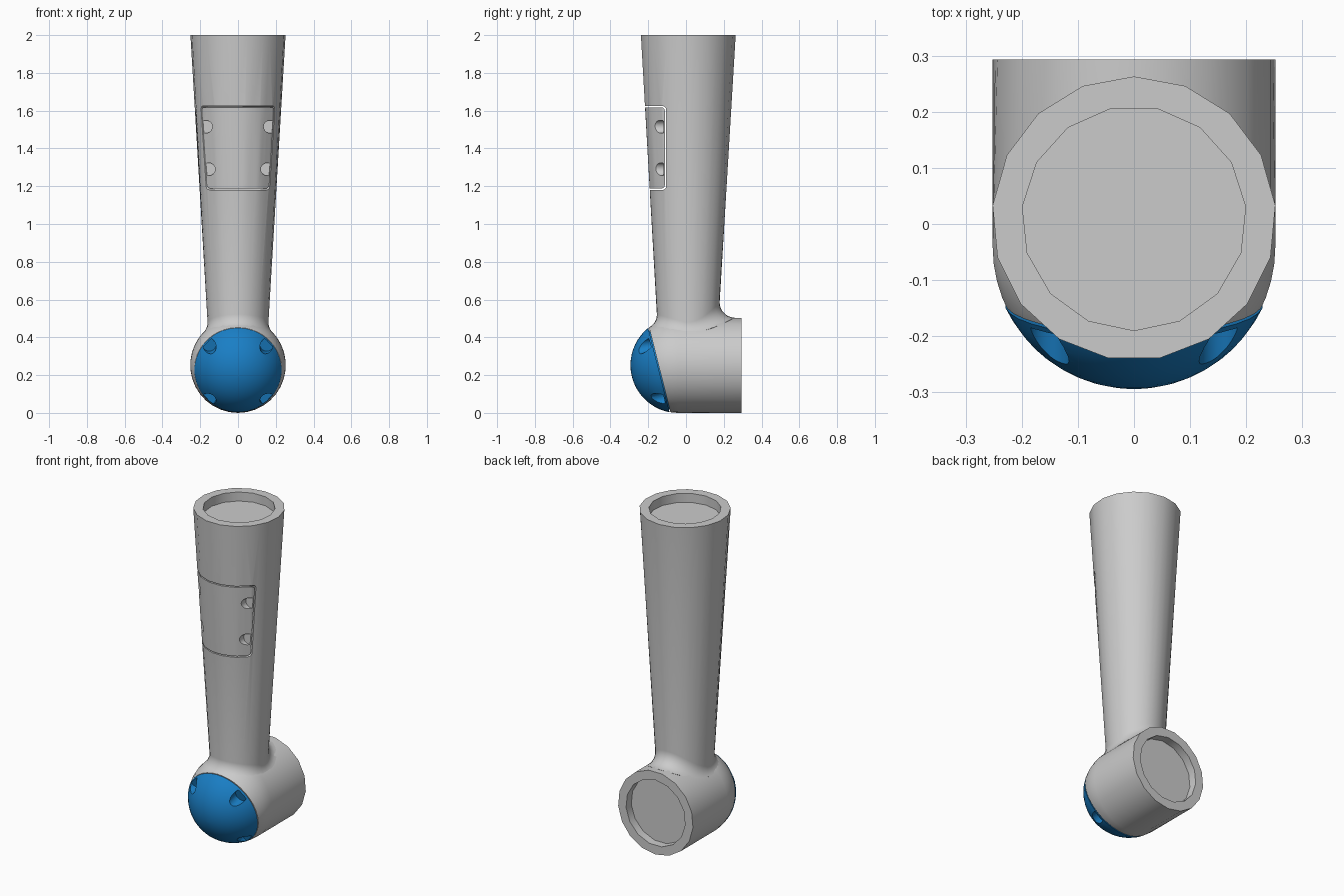
import bpy, bmesh, math
from math import sin, cos, pi, radians
from mathutils import Vector, Matrix

if "Cube" in bpy.data.objects:
    bpy.data.objects.remove(bpy.data.objects["Cube"])

N = 34                       # rim polygons have N/2 sides
R, CZ, DOME_Y = 0.253, 0.253, -0.04   # elbow radius, axis height, dome centre
TY = 0.01                    # tube axis y


def loft(name, rings):
    """Closed solid through equal-length rings of points."""
    bm = bmesh.new()
    vs = [[bm.verts.new(p) for p in ring] for ring in rings]
    for a, b in zip(vs, vs[1:]):
        for i in range(len(a)):
            j = (i + 1) % len(a)
            bm.faces.new((a[i], a[j], b[j], b[i]))
    bm.faces.new(vs[0])
    bm.faces.new(vs[-1])
    bmesh.ops.recalc_face_normals(bm, faces=bm.faces)
    me = bpy.data.meshes.new(name)
    bm.to_mesh(me)
    bm.free()
    ob = bpy.data.objects.new(name, me)
    bpy.context.collection.objects.link(ob)
    return ob


def ring(m, r, h, n=N, facet=1.0, x=0.0, y=0.0):
    """Ring around the local z axis of m, first point on local +y."""
    return [m @ Vector((x + r * (facet if i % 2 else 1) * sin(2 * pi * i / n),
                        y + r * (facet if i % 2 else 1) * cos(2 * pi * i / n), h))
            for i in range(n)]


def cyl(m, r, h0, h1, n=24, x=0.0, y=0.0):
    return loft("cutter", [ring(m, r, h, n, 1, x, y) for h in (h0, h1)])


def boolean(ob, cutter, op='DIFFERENCE'):
    mod = ob.modifiers.new("cut", 'BOOLEAN')
    mod.operation, mod.solver, mod.object = op, 'EXACT', cutter
    bpy.context.view_layer.objects.active = ob
    bpy.ops.object.modifier_apply(modifier=mod.name)
    bpy.data.objects.remove(cutter)


FLAT = cos(2 * pi / N)       # pulls odd points onto the chord
along_z = Matrix.Translation((0, TY, 0))
turned_z = along_z @ Matrix.Rotation(pi, 4, 'Z')
along_y = Matrix.Translation((0, 0, CZ)) @ Matrix.Rotation(radians(-90), 4, 'X')
turned_y = along_y @ Matrix.Rotation(pi, 4, 'Z')
forward = Matrix.Rotation(radians(90), 4, 'X')          # local z -> -y
dome = Matrix.Translation((0, DOME_Y, CZ)) @ Matrix.Rotation(radians(104.2), 4, 'X')

# Tapered tube, flowing into the elbow through a rolling-ball fillet
BALL, STEPS = 0.08, 7
arcs = []
for i in range(N):
    t = 2 * pi * i / N
    out = Vector((sin(t), cos(t), 0))
    z = 0.5
    for _ in range(4):
        p = Vector((0, TY, 0)) + out * (0.163 + 0.06 * (z - 0.5) + BALL)
        axis = Vector((0, max(p.y, DOME_Y), CZ))
        d2 = p.x ** 2 + (p.y - axis.y) ** 2
        z = CZ + math.sqrt((R - 0.0015 + BALL) ** 2 - d2)
    p.z = z
    down = (axis - p).normalized()
    arcs.append([p + BALL * (-out).slerp(down, k / STEPS) for k in range(STEPS + 1)])
rings = [ring(along_z, R, 2.0, facet=FLAT)]
rings += [[a[k] for a in arcs] for k in range(STEPS + 1)]
rings.append(ring(along_z, 0.1, 0.3))
tube = loft("upper_tube", rings)
boolean(tube, cyl(turned_z, 0.2, 1.945, 2.2, 15))

# Access panel set into the tube front
def panel_block(gap):
    y, z0, z1, r = -0.105 - gap, 1.18 + gap, 1.625 - gap, 0.02
    prof = [(-0.4, z0)]
    prof += [(y - r + r * sin(a), z0 + r - r * cos(a)) for a in (0, pi / 6, pi / 3, pi / 2)]
    prof += [(y - r + r * cos(a), z1 - r + r * sin(a)) for a in (0, pi / 6, pi / 3, pi / 2)]
    prof.append((-0.4, z1))
    return loft("cutter", [[Vector((x, py, pz)) for py, pz in prof] for x in (-0.4, 0.4)])

panel = tube.copy()
panel.data = tube.data.copy()
panel.name = "access_panel"
bpy.context.collection.objects.link(panel)
boolean(panel, panel_block(0.007), 'INTERSECT')
boolean(tube, panel_block(0.0))
for s in (-1, 1):
    for x, z in ((0.17, 1.515), (0.155, 1.29)):
        boolean(panel, cyl(forward, 0.034, 0.118, 0.5, x=s * x, y=z))

# Elbow housing: cylinder with a domed front, sliced off at a slant for the cap
rings = [ring(along_y, R, 0.293, facet=FLAT)]
for k in range(13):
    a = radians(85) * k / 12
    rings.append(ring(along_y, R * cos(a), DOME_Y - R * sin(a)))
elbow = loft("elbow_housing", rings)
n = dome.to_3x3() @ Vector((0, 0, 1))
bm = bmesh.new()
bm.from_mesh(elbow.data)
bmesh.ops.bisect_plane(bm, geom=bm.verts[:] + bm.edges[:] + bm.faces[:],
                       plane_co=dome.translation + n * 0.102, plane_no=n, clear_outer=True)
bmesh.ops.holes_fill(bm, edges=[e for e in bm.edges if e.is_boundary], sides=0)
bmesh.ops.recalc_face_normals(bm, faces=bm.faces)
bm.to_mesh(elbow.data)
bm.free()
boolean(elbow, cyl(turned_y, 0.2, 0.243, 0.5, 15))

# Blue domed cap with four screw scoops
RC = R + 0.001
edge = math.acos(0.107 / RC)
rings = [ring(dome, 0.215, 0.098), ring(dome, 0.215, 0.107)]
rings += [ring(dome, RC * sin(a), RC * cos(a)) for a in
          (edge + (0.03 - edge) * k / 10 for k in range(11))]
cap = loft("elbow_cap", rings)
for s in (-1, 1):
    for y in (0.142, -0.15):
        boolean(cap, cyl(dome, 0.036, 0.117, 0.4, x=s * 0.152, y=y))
blue = bpy.data.materials.new("blue")
blue.diffuse_color = (0.01, 0.21, 0.56, 1)
blue.use_nodes = True
blue.node_tree.nodes["Principled BSDF"].inputs["Base Color"].default_value = blue.diffuse_color
cap.data.materials.clear()
cap.data.materials.append(blue)

# Smooth shading with crisp edges
for ob in (tube, panel, elbow, cap):
    bpy.ops.object.select_all(action='DESELECT')
    ob.select_set(True)
    bpy.context.view_layer.objects.active = ob
    bpy.ops.object.shade_smooth_by_angle(angle=radians(30))
